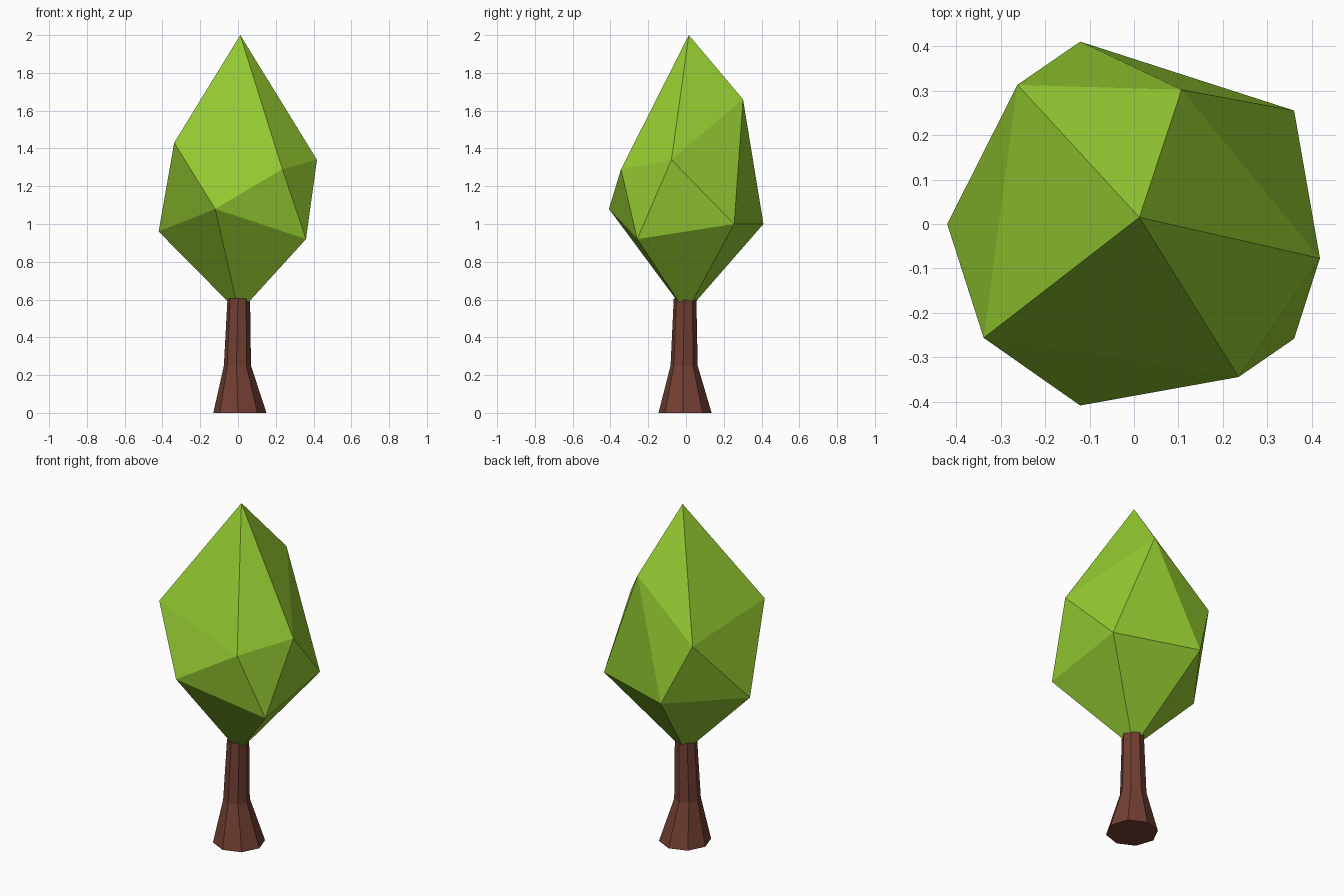
import bpy
from math import cos, sin, radians

if "Cube" in bpy.data.objects:
    bpy.data.objects.remove(bpy.data.objects["Cube"])


def make_part(name, verts, faces, color):
    mesh = bpy.data.meshes.new(name)
    mesh.from_pydata(verts, [], faces)
    mat = bpy.data.materials.new(name + "_color")
    mat.diffuse_color = color
    mat.use_nodes = True
    mat.node_tree.nodes["Principled BSDF"].inputs["Base Color"].default_value = mat.diffuse_color
    mesh.materials.append(mat)
    obj = bpy.data.objects.new(name, mesh)
    bpy.context.collection.objects.link(obj)
    return obj


# Trunk: eight-sided rings (centre x, centre y, z, radius), flared at the foot
SIDES = 8
rings = [(0.01, -0.005, 0.0, 0.141), (-0.003, -0.01, 0.25, 0.072), (0.004, -0.005, 0.605, 0.06)]
verts = []
for cx, cy, z, r in rings:
    for i in range(SIDES):
        a = radians(-4 + 360 / SIDES * i)
        verts.append((cx + r * cos(a), cy + r * sin(a), z))
faces = [tuple(reversed(range(SIDES))), tuple(range(2 * SIDES, 3 * SIDES))]
for k in range(len(rings) - 1):
    for i in range(SIDES):
        j = (i + 1) % SIDES
        faces.append((k * SIDES + i, k * SIDES + j, (k + 1) * SIDES + j, (k + 1) * SIDES + i))
make_part("trunk", verts, faces, (0.17, 0.05, 0.033, 1))

# Crown: stretched icosahedron with two irregular rings of five points
upper = [(0.418, -0.077, 1.34), (0.107, 0.302, 1.66), (-0.262, 0.313, 1.34),
         (-0.338, -0.256, 1.43), (0.235, -0.344, 1.29)]
lower = [(0.36, 0.255, 1.0), (-0.121, 0.41, 1.0), (-0.42, 0.0, 0.96),
         (-0.121, -0.408, 1.08), (0.36, -0.258, 0.92)]
verts = upper + lower + [(0.012, 0.015, 2.0), (0.005, 0.0, 0.53)]
faces = []
for i in range(5):
    j = (i + 1) % 5
    faces += [(10, i, j), (i, 5 + i, j), (5 + i, 5 + j, j), (11, 5 + j, 5 + i)]
make_part("crown", verts, faces, (0.29, 0.58, 0.03, 1))
